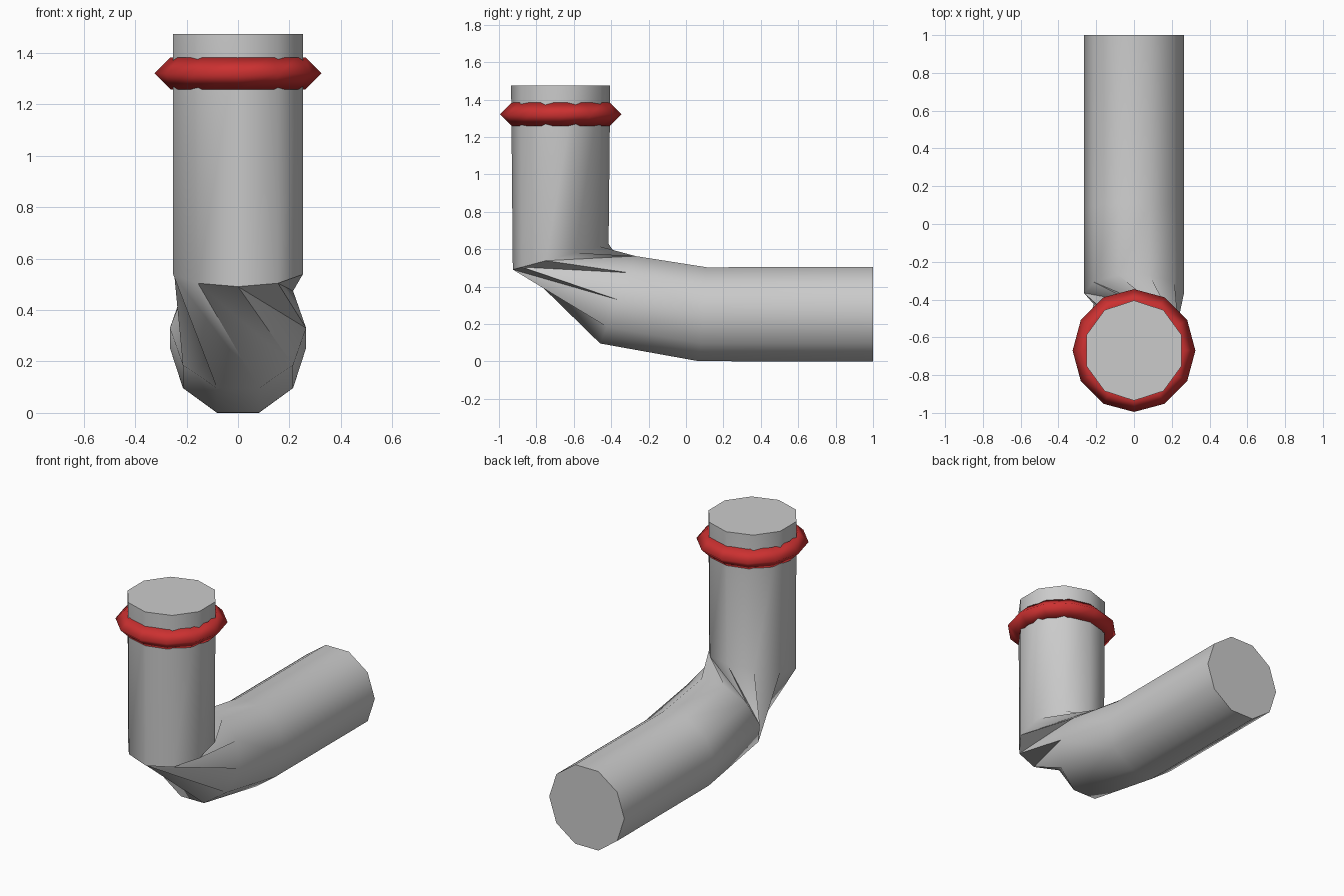
import bpy, bmesh, math
from mathutils import Vector

if "Cube" in bpy.data.objects:
    bpy.data.objects.remove(bpy.data.objects["Cube"])

R = 0.265          # pipe radius
N = 10             # pipe sides


def material(name, rgb):
    m = bpy.data.materials.new(name)
    m.diffuse_color = (*rgb, 1)
    m.use_nodes = True
    m.node_tree.nodes["Principled BSDF"].inputs["Base Color"].default_value = m.diffuse_color
    return m


def finish(bm, name, mat):
    bmesh.ops.recalc_face_normals(bm, faces=bm.faces)
    for f in bm.faces:
        f.smooth = True
    for e in bm.edges:
        if len(e.link_faces) == 2 and e.calc_face_angle() > math.radians(60):
            e.smooth = False
    me = bpy.data.meshes.new(name)
    bm.to_mesh(me)
    bm.free()
    me.materials.append(mat)
    ob = bpy.data.objects.new(name, me)
    bpy.context.collection.objects.link(ob)
    return ob


grey = material("pipe grey", (0.6, 0.6, 0.6))
red = material("ring red", (0.6, 0.03, 0.03))

# Bent pipe: decagon rings along the path, given as (y, z, tilt, start angle)
bm = bmesh.new()


def ring(y, z, tilt, start):
    t = math.radians(tilt)
    d = Vector((0, -math.sin(t), -math.cos(t)))
    verts = []
    for k in range(N):
        a = math.radians(start + 36 * k)
        p = Vector((0, y, z)) + R * (Vector((math.sin(a), 0, 0)) + math.cos(a) * d)
        verts.append(bm.verts.new(p))
    return verts


def bridge(a, b):
    for k in range(N):
        n = (k + 1) % N
        bm.faces.new((a[k], a[n], b[n], b[k]))


end = ring(1.0, 0.2525, 0, 18)
bend_a = ring(0.09, 0.2525, 4.8, 18)
bend_b = ring(-0.365, 0.33, 22, 18)
bend_c = ring(-0.67, 0.56, 75, 0)
top = ring(-0.67, 1.475, 90, 0)
bridge(end, bend_a)
bridge(bend_a, bend_b)
bridge(bend_c, top)
# the elbow is twisted between the two arms
for j in range(N):
    k, m, n = (j + 1) % N, (j + 2) % N, (j + 1) % N
    bm.faces.new((bend_c[j], bend_b[k], bend_b[m]))
    bm.faces.new((bend_c[j], bend_b[m], bend_c[n]))
bm.faces.new(end)
bm.faces.new(top)
finish(bm, "bent_pipe", grey)

# Red collar: twelve-sided torus with a diamond section
bm = bmesh.new()
loops = []
for i in range(12):
    a = math.tau * i / 12
    loop = []
    for s in range(4):
        b = math.tau * s / 4
        r = 0.2625 + 0.0625 * math.cos(b)
        loop.append(bm.verts.new((r * math.cos(a), -0.67 + r * math.sin(a),
                                  1.321 + 0.0625 * math.sin(b))))
    loops.append(loop)
for i in range(12):
    p, q = loops[i], loops[(i + 1) % 12]
    for s in range(4):
        t = (s + 1) % 4
        bm.faces.new((p[s], q[s], q[t], p[t]))
collar = finish(bm, "collar_ring", red)
for e in collar.data.edges:      # the collar is fully smooth
    e.use_edge_sharp = False
